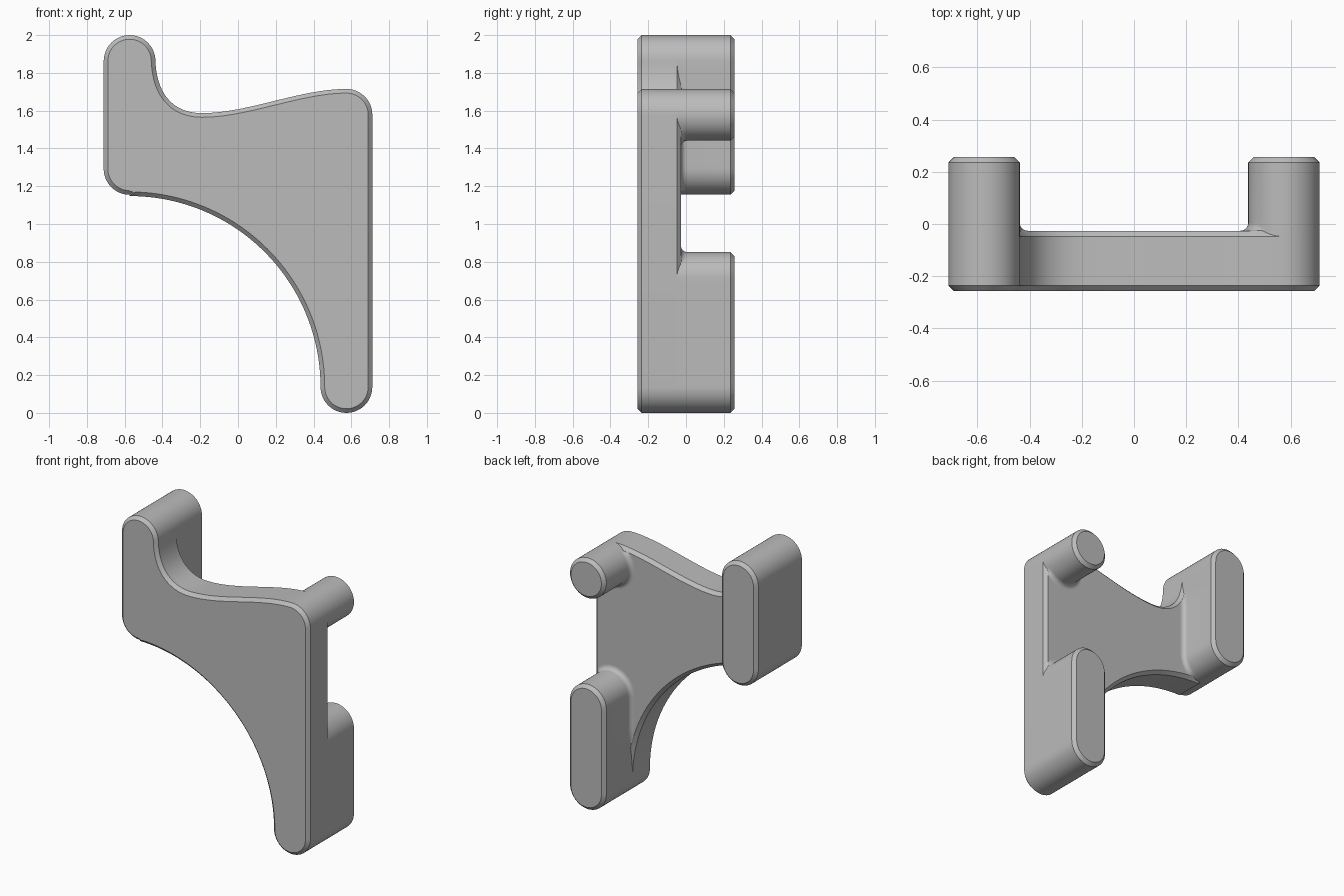
import bpy, bmesh, math
from mathutils import Vector

cube = bpy.data.objects.get("Cube")
if cube:
    bpy.data.objects.remove(cube)

R = 0.137            # post radius, also the outline corner radius
X = 0.574            # post axis distance from the middle
FRONT, BACK = -0.257, 0.257
PLATE_BACK = -0.026
CHAMFER = 0.022
FILLET = 0.03

grey = bpy.data.materials.new("plain_grey")
grey.use_nodes = True
GREY = (0.5, 0.5, 0.5, 1)
grey.diffuse_color = GREY
grey.node_tree.nodes["Principled BSDF"].inputs["Base Color"].default_value = GREY


def arc(cx, cz, r, start, end, steps=24):
    angles = [math.radians(start + (end - start) * i / steps) for i in range(steps + 1)]
    return [Vector((cx + r * math.cos(a), cz + r * math.sin(a))) for a in angles]


def bezier(a, b, c, d, steps=24):
    a, b, c, d = map(Vector, (a, b, c, d))
    ts = [i / steps for i in range(steps + 1)]
    return [a * (1 - t)**3 + b * 3 * t * (1 - t)**2 + c * 3 * t * t * (1 - t) + d * t**3 for t in ts]


def clean(points):
    return [p for i, p in enumerate(points) if (p - points[i - 1]).length > 1e-4]


def outward(points):
    """Unit normals of a clockwise closed outline."""
    normals = []
    for i, p in enumerate(points):
        before = (p - points[i - 1]).normalized()
        after = (points[(i + 1) % len(points)] - p).normalized()
        t = (before + after).normalized()
        normals.append(Vector((-t.y, t.x)))
    return normals


def inside(p, poly):
    hit = False
    for i, b in enumerate(poly):
        a = poly[i - 1]
        if (a.y > p.y) != (b.y > p.y) and p.x < a.x + (b.x - a.x) * (p.y - a.y) / (b.y - a.y):
            hit = not hit
    return hit


def loft(name, rings):
    """Skin rings of (y, points) and cap both ends."""
    bm = bmesh.new()
    loops = [[bm.verts.new((p.x, y, p.y)) for p in pts] for y, pts in rings]
    for low, high in zip(loops, loops[1:]):
        for i in range(len(low)):
            bm.faces.new((low[i - 1], low[i], high[i], high[i - 1]))
    bm.faces.new(loops[0])
    bm.faces.new(loops[-1])
    bmesh.ops.recalc_face_normals(bm, faces=bm.faces)
    mesh = bpy.data.meshes.new(name)
    bm.to_mesh(mesh)
    bm.free()
    mesh.materials.append(grey)
    obj = bpy.data.objects.new(name, mesh)
    bpy.context.collection.objects.link(obj)
    bpy.ops.object.select_all(action='DESELECT')
    obj.select_set(True)
    bpy.context.view_layer.objects.active = obj
    bpy.ops.object.shade_smooth_by_angle(angle=math.radians(25))


def offset(points, amount):
    return [p + n * amount for p, n in zip(points, outward(points))]


# Bracket plate: clockwise outline with chamfered front and back rims
TOP, SHELF, LEFT_LOW = 2 - R, 1.578, 1.292
outline = clean(
    arc(-X, TOP, R, 180, 0)
    + bezier((R - X, TOP), (-0.432, 1.71), (-0.36, 1.587), (-0.19, 1.587))
    + bezier((-0.19, 1.587), (0.05, 1.587), (0.33, SHELF + R), (X, SHELF + R))
    + arc(X, SHELF, R, 90, 0)
    + arc(X, R, R, 0, -180)
    + arc(-X, R, 2 * X - R, 0, 90, 48)
    + arc(-X, LEFT_LOW, R, 270, 180))
rim = offset(outline, -CHAMFER)
loft("bracket_plate", [(FRONT, rim), (FRONT + CHAMFER, outline),
                       (PLATE_BACK - CHAMFER, outline), (PLATE_BACK, rim)])


# Rear posts: rounded slots, filleted into the plate wherever it surrounds them
def post(name, x, low, high):
    pts = clean(arc(x, high, R, 180, 0) + arc(x, low, R, 0, -180))
    if high - low > R:      # subdivide the long straight sides
        sides = [i / 24 for i in range(1, 24)]
        pts = clean(arc(x, high, R, 180, 0)
                    + [Vector((x + R, high + (low - high) * t)) for t in sides]
                    + arc(x, low, R, 0, -180)
                    + [Vector((x - R, low + (high - low) * t)) for t in sides])
    normals = outward(pts)
    flare = []
    for p, n in zip(pts, normals):
        steps = [FILLET * k / 10 for k in range(1, 11)]
        flare.append(max([d for d in steps if inside(p + n * d, rim)], default=0))

    def flared(amount):
        return [p + n * f * amount for p, n, f in zip(pts, normals, flare)]

    rings = [(PLATE_BACK - CHAMFER, flared(1))]
    for k in range(7):
        a = math.radians(15 * k)
        rings.append((PLATE_BACK + FILLET * (1 - math.cos(a)), flared(1 - math.sin(a))))
    rings += [(BACK - CHAMFER, pts), (BACK, offset(pts, -CHAMFER))]
    loft(name, rings)


post("tall_right_post", -X, LEFT_LOW, TOP)
post("round_left_peg", X, SHELF, SHELF)
post("lower_left_post", X, R, 0.715)
